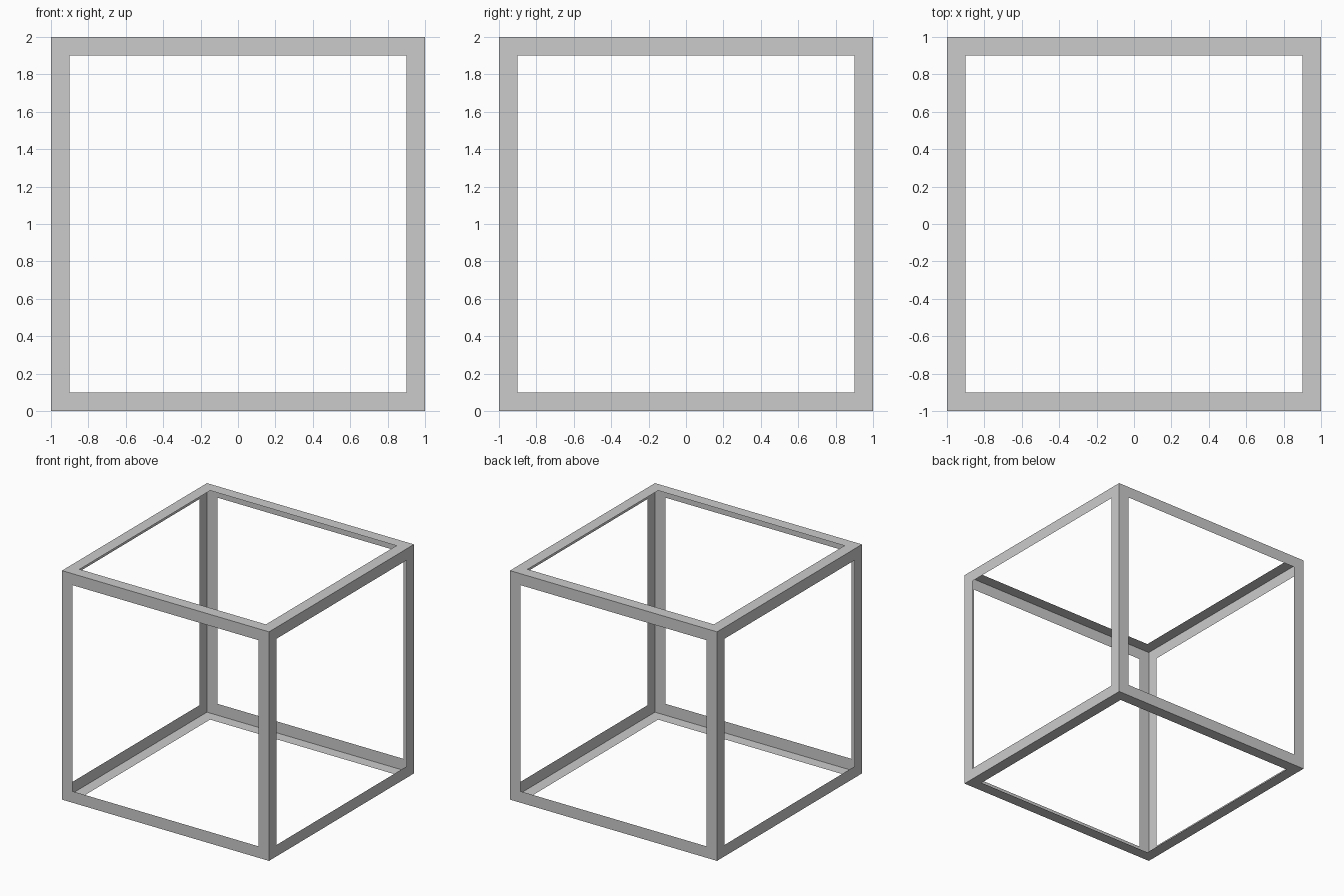
import bpy, bmesh
from mathutils import Matrix

if "Cube" in bpy.data.objects:
    bpy.data.objects.remove(bpy.data.objects["Cube"])

SIZE = 2.0
BORDER = 0.1

# Thin angle-profile cube frame: a cube shell with a square window in every side
bm = bmesh.new()
bmesh.ops.create_cube(bm, size=SIZE, matrix=Matrix.Translation((0, 0, SIZE / 2)))
windows = list(bm.faces)
bmesh.ops.inset_individual(bm, faces=windows, thickness=BORDER, use_even_offset=True)

# Open the windows, leaving only the border strips
bmesh.ops.delete(bm, geom=windows, context='FACES')

mesh = bpy.data.meshes.new("cube_frame")
bm.to_mesh(mesh)
bm.free()
frame = bpy.data.objects.new("cube_frame", mesh)
bpy.context.collection.objects.link(frame)
